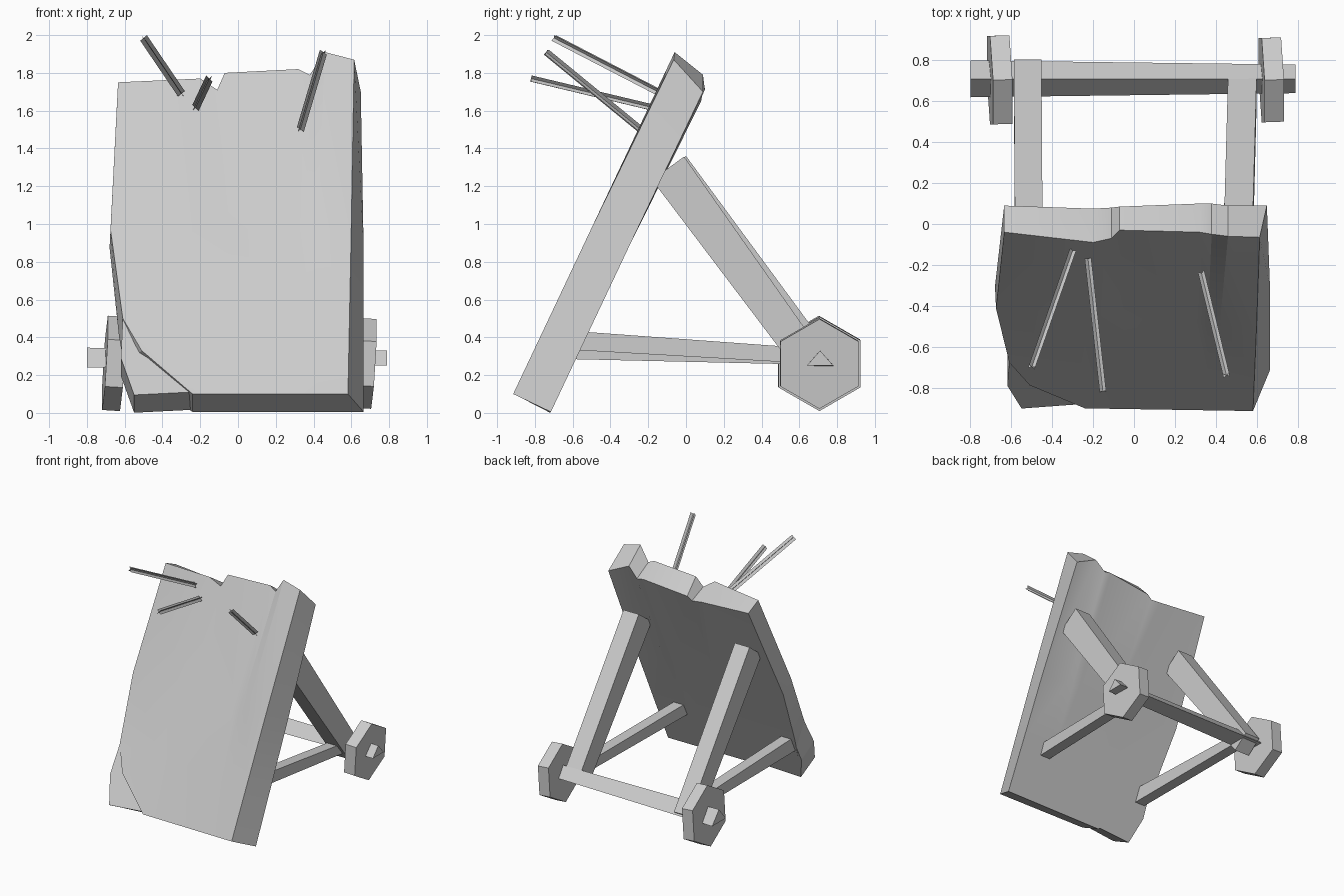
import bpy, bmesh, math
from mathutils import Vector, Matrix

default_cube = bpy.data.objects.get("Cube")
if default_cube:
    bpy.data.objects.remove(default_cube)

wood = bpy.data.materials.new("weathered_grey")
wood.use_nodes = True
GREY = (0.6, 0.6, 0.6, 1)
wood.diffuse_color = GREY
wood.node_tree.nodes["Principled BSDF"].inputs["Base Color"].default_value = GREY


def finish(bm, name, smooth=False, closed=True):
    if closed:
        bmesh.ops.remove_doubles(bm, verts=bm.verts, dist=0.0005)
        bmesh.ops.recalc_face_normals(bm, faces=bm.faces)
    mesh = bpy.data.meshes.new(name)
    bm.to_mesh(mesh)
    bm.free()
    mesh.materials.append(wood)
    obj = bpy.data.objects.new(name, mesh)
    bpy.context.collection.objects.link(obj)
    if smooth:
        bpy.ops.object.select_all(action="DESELECT")
        obj.select_set(True)
        bpy.context.view_layer.objects.active = obj
        bpy.ops.object.shade_smooth_by_angle(angle=math.radians(25))
    return obj


def loft(bm, rings, caps=True):
    """Skin a list of equally long point rings."""
    loops = [[bm.verts.new(p) for p in ring] for ring in rings]
    count = len(loops[0])
    for low, high in zip(loops, loops[1:]):
        for i in range(count):
            j = (i + 1) % count
            bm.faces.new((low[i], low[j], high[j], high[i]))
    if caps:
        bm.faces.new(loops[0])
        bm.faces.new(loops[-1])


def beam(name, start, end, width, depth_start, depth_end):
    """Tapered timber whose width runs along x."""
    start, end = Vector(start), Vector(end)
    up = (end - start).cross(Vector((1, 0, 0))).normalized()
    rings = []
    for point, depth in ((start, depth_start), (end, depth_end)):
        side, rise = Vector((width / 2, 0, 0)), up * depth / 2
        rings.append([point - side - rise, point + side - rise,
                      point + side + rise, point - side + rise])
    bm = bmesh.new()
    loft(bm, rings)
    return finish(bm, name)


def front_y(z):
    """Depth of the leaning front plane at a height."""
    return -0.92 + 0.4725 * (z - 0.09)


# Leaning shield: columns across, with a split near the middle
# Top edge as x, front z, front y, back z, back y
top = [(-0.635, 1.75, -0.04, 1.69, 0.09), (-0.2, 1.77, -0.09, 1.66, 0.075),
       (-0.11, 1.71, -0.07, 1.65, 0.08), (-0.07, 1.8, -0.03, 1.68, 0.085),
       (0.32, 1.82, -0.04, 1.72, 0.1), (0.38, 1.79, -0.05, 1.71, 0.1),
       (0.46, 1.91, -0.06, 1.79, 0.09), (0.615, 1.87, -0.065, 1.7, 0.09)]
# Lower rows: height, left height, left x, left back x, recess at left
rows = [(0.97, 0.97, -0.675, -0.68, 0.09), (0.5, 0.5, -0.61, -0.63, 0.05),
        (0.1, 0.33, -0.51, -0.6, 0.02)]
inner_x = [-0.24, -0.05, -0.05, 0.3, 0.36, 0.42]

front = [[Vector((x, y, z)) for x, z, y, _, _ in top]]
back = [[Vector((x, y, z)) for x, _, _, z, y in top]]
back[0][-1].x = 0.65
for height, left_z, left_x, left_back, recess in rows:
    right_x = 0.58 + 0.02 * height
    fronts, backs = [], []
    for i, x in enumerate([left_x] + inner_x + [right_x]):
        z = left_z if i == 0 else height
        sink = recess * (0.6 - x) / 1.25
        fronts.append(Vector((x, front_y(z) + sink, z)))
        backs.append(Vector((x, front_y(z) + 0.2, z - 0.095)))
    backs[0].x, backs[-1].x = left_back, 0.665
    front.append(fronts)
    back.append(backs)

bm = bmesh.new()
f = [[bm.verts.new(p) for p in row] for row in front]
b = [[bm.verts.new(p) for p in row] for row in back]
last = len(top) - 1
for r in range(len(rows)):
    for grid in (f, b):
        for c in range(last):
            bm.faces.new((grid[r][c], grid[r][c + 1], grid[r + 1][c + 1], grid[r + 1][c]))
    for c in (0, last):
        bm.faces.new((f[r][c], f[r + 1][c], b[r + 1][c], b[r][c]))
for r in (0, len(rows)):
    for c in range(last):
        bm.faces.new((f[r][c], f[r][c + 1], b[r][c + 1], b[r][c]))
finish(bm, "shield", smooth=True)

# Splintered lower corner, set slightly back from the face
corner = [(-0.61, 0.5, 0.05), (-0.5, 0.4, 0.06), (-0.25, 0.11, 0.03),
          (-0.55, 0.095, 0.015), (-0.62, 0.29, 0.035)]
bm = bmesh.new()
loft(bm, [[(x, front_y(z) + sink, z) for x, z, sink in corner],
          [(x, front_y(z) + 0.198, z - 0.094) for x, z, _ in corner]])
finish(bm, "shield_broken_corner")

# Rear legs and lower struts
beam("left_leg", (0.51, -0.095, 1.295), (0.53, 0.66, 0.26), 0.14, 0.21, 0.165)
beam("right_leg", (-0.515, -0.08, 1.3), (-0.52, 0.74, 0.22), 0.135, 0.2, 0.16)
beam("left_strut", (0.42, -0.62, 0.385), (0.54, 0.68, 0.3), 0.09, 0.1, 0.08)
beam("right_strut", (-0.55, -0.62, 0.345), (-0.52, 0.68, 0.295), 0.09, 0.12, 0.08)

# Three-sided axle
bm = bmesh.new()
loft(bm, [[(x, 0.71 - half, low), (x, 0.71 + half, low), (x, 0.71, high)]
          for x, half, low, high in ((-0.8, 0.09, 0.24, 0.345), (0.79, 0.07, 0.25, 0.33))])
finish(bm, "axle")

# Hexagonal wheels, both leaning a little the same way
for name, x, radius in (("right_wheel", -0.657, 0.25), ("left_wheel", 0.672, 0.238)):
    bm = bmesh.new()
    place = (Matrix.Translation((x, 0.705, 0.262)) @ Matrix.Rotation(math.radians(4), 4, "Y")
             @ Matrix.Rotation(math.pi / 2, 4, "Y"))
    bmesh.ops.create_cone(bm, cap_ends=True, segments=6, radius1=radius, radius2=radius,
                          depth=0.095, matrix=place)
    top_vert = max(bm.verts, key=lambda v: v.co.z).co
    if abs(top_vert.y - 0.705) > 0.05:
        bmesh.ops.rotate(bm, verts=bm.verts, cent=(x, 0.705, 0.262),
                         matrix=Matrix.Rotation(math.pi / 6, 3, "X"))
    finish(bm, name)

# Embedded arrows: crossed flat strips
arrows = [((-0.3, -0.13, 1.69), (-0.5, -0.7, 1.985)),
          ((-0.225, -0.17, 1.615), (-0.152, -0.82, 1.77)),
          ((0.33, -0.24, 1.5), (0.452, -0.74, 1.91))]
for number, (tip, tail) in enumerate(arrows, 1):
    tip, tail = Vector(tip), Vector(tail)
    axis = (tail - tip).normalized()
    side = axis.cross(Vector((0, 0, 1))).normalized()
    rise = side.cross(axis)
    bm = bmesh.new()
    for lean in (side + rise, side - rise):
        edge = lean.normalized() * 0.023
        bm.faces.new([bm.verts.new(p) for p in
                      (tip - edge, tail - edge, tail + edge, tip + edge)])
    finish(bm, f"arrow_{number}", closed=False)
